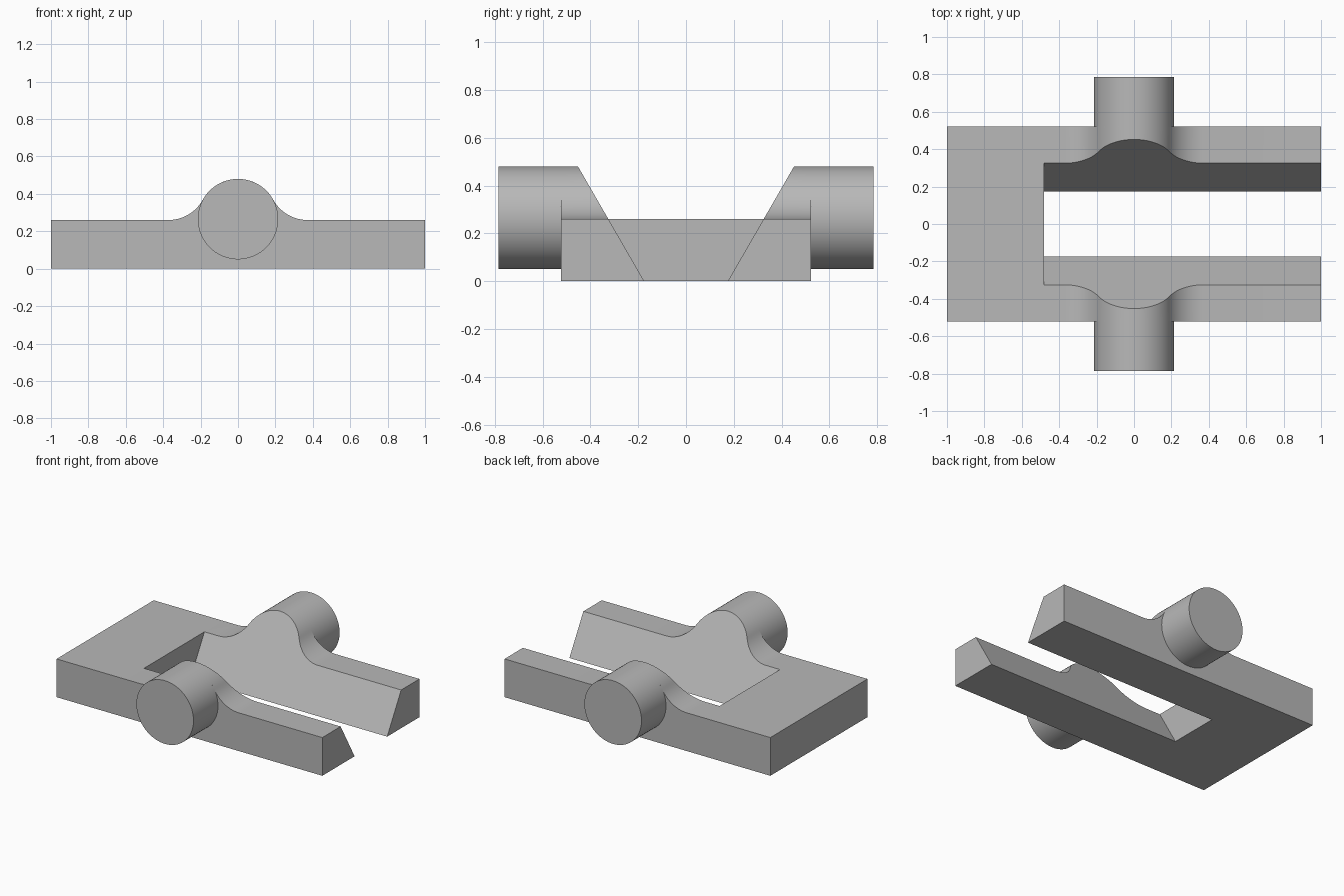
import bpy
import bmesh
from math import sin, cos, asin, sqrt, pi, tan, radians

old = bpy.data.objects.get("Cube")
if old:
    bpy.data.objects.remove(old, do_unlink=True)

THICK, HALF_W, END_Y = 0.26, 0.522, 0.785   # plate height, half width, trunnion reach
R, AXIS_Z, FILLET = 0.215, 0.265, 0.21      # trunnion radius, axis height, fillet radius

grey = bpy.data.materials.new("plain grey")
grey.use_nodes = True
colour = (0.48, 0.48, 0.48, 1)
grey.diffuse_color = colour
grey.node_tree.nodes["Principled BSDF"].inputs["Base Color"].default_value = colour


def prism(name, outline, offset):
    """Extrude a closed outline of 3D points along an offset vector."""
    bm = bmesh.new()
    face = bm.faces.new([bm.verts.new(p) for p in outline])
    new = bmesh.ops.extrude_face_region(bm, geom=[face])["geom"]
    bmesh.ops.translate(bm, vec=offset, verts=[v for v in new if isinstance(v, bmesh.types.BMVert)])
    bmesh.ops.recalc_face_normals(bm, faces=bm.faces)
    mesh = bpy.data.meshes.new(name)
    bm.to_mesh(mesh)
    bm.free()
    mesh.materials.append(grey)
    obj = bpy.data.objects.new(name, mesh)
    bpy.context.collection.objects.link(obj)
    return obj


def arc(cx, cz, r, a, b, n):
    return [(cx + r * cos(a + (b - a) * i / n), cz + r * sin(a + (b - a) * i / n))
            for i in range(n + 1)]


def smooth(obj):
    bpy.ops.object.select_all(action="DESELECT")
    obj.select_set(True)
    bpy.context.view_layer.objects.active = obj
    bpy.ops.object.shade_smooth_by_angle(angle=radians(30))


# Plate profile: flat bar with a filleted half-round hump
rise = THICK + FILLET - AXIS_Z
tangent = asin(rise / (R + FILLET))
fillet_x = sqrt((R + FILLET) ** 2 - rise ** 2)
half = arc(fillet_x, THICK + FILLET, FILLET, -pi / 2, -pi + tangent, 14)
half += arc(0, AXIS_Z, R, tangent, pi / 2, 18)[1:]
top = half + [(-x, z) for x, z in reversed(half[:-1])]
profile = [(-1, 0), (1, 0), (1, THICK)] + top + [(-1, THICK)]
body = prism("forked_plate", [(x, -HALF_W, z) for x, z in profile], (0, 2 * HALF_W, 0))

# Slot with walls leaning outward, open at the left end
low, high = -0.1, 0.6
y_low, y_high = [0.175 + z * tan(radians(30)) for z in (low, high)]
slot = [(-y_low, low), (y_low, low), (y_high, high), (-y_high, high)]
cutter = prism("slot_cutter", [(-0.48, y, z) for y, z in slot], (2, 0, 0))
cutter.hide_render = True
cut = body.modifiers.new("slot", "BOOLEAN")
cut.operation = "DIFFERENCE"
cut.solver = "EXACT"
cut.object = cutter
bpy.context.view_layer.objects.active = body
bpy.ops.object.modifier_apply(modifier=cut.name)
bpy.data.objects.remove(cutter, do_unlink=True)
smooth(body)

# Round trunnions on the front and back faces
circle = arc(0, AXIS_Z, R, 0, 2 * pi, 72)[:-1]
for name, side in (("front_trunnion", -1), ("back_trunnion", 1)):
    pin = prism(name, [(x, side * HALF_W, z) for x, z in circle],
                (0, side * (END_Y - HALF_W), 0))
    smooth(pin)
